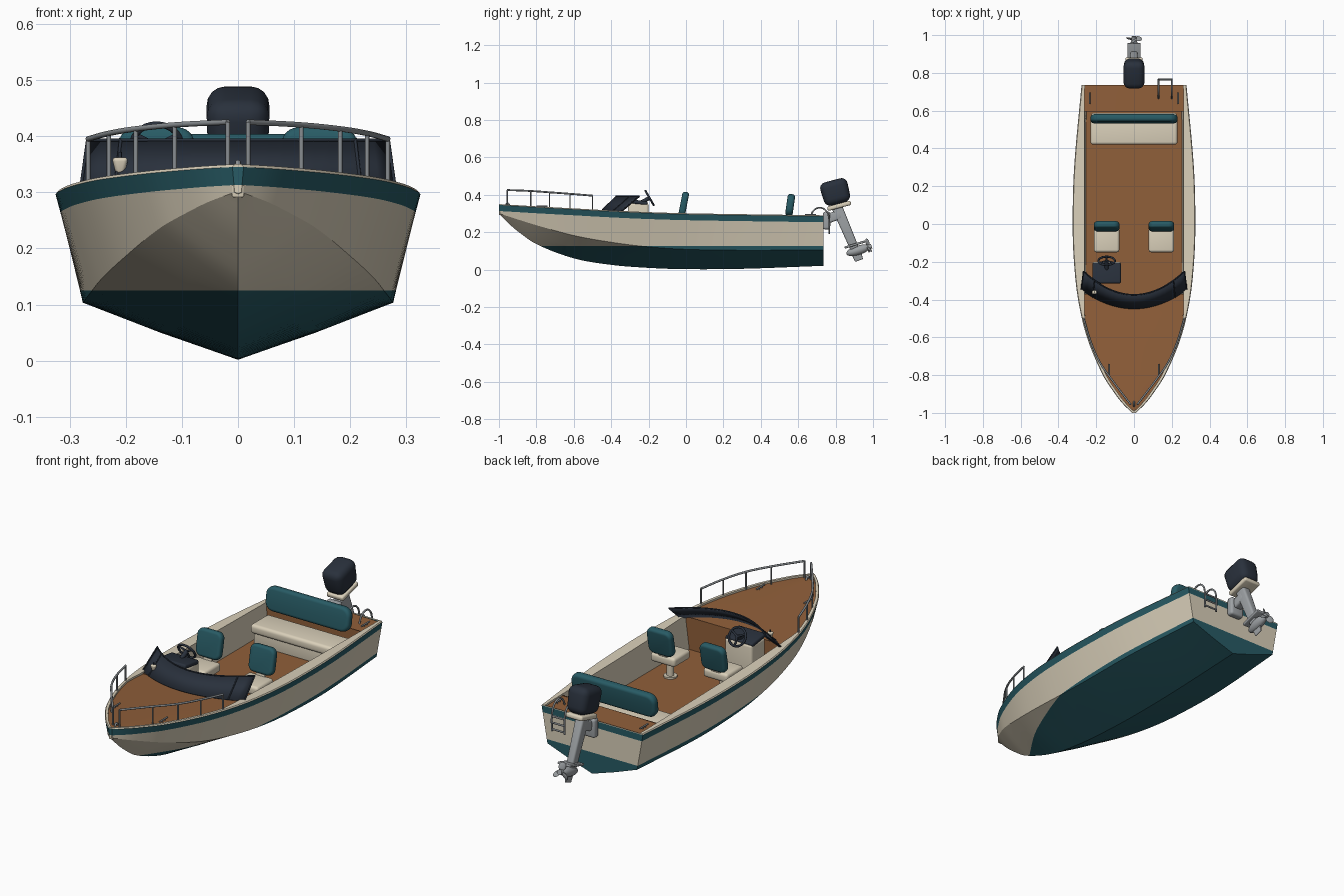
import bpy, bmesh
from math import radians, sin, cos, pi
from mathutils import Matrix, Vector

if "Cube" in bpy.data.objects:
    bpy.data.objects.remove(bpy.data.objects["Cube"])


def material(name, rgb):
    m = bpy.data.materials.new(name)
    m.use_nodes = True
    m.diffuse_color = (*rgb, 1)
    m.node_tree.nodes["Principled BSDF"].inputs["Base Color"].default_value = (*rgb, 1)
    return m


cream = material("cream", (.70, .63, .49))
teal = material("teal", (.021, .105, .13))
wood = material("wood", (.28, .115, .042))
dark = material("dark navy", (.022, .03, .045))
steel = material("steel", (.25, .27, .285))
grey = material("motor grey", (.34, .36, .375))


def finish(name, bm, mats, smooth=35):
    me = bpy.data.meshes.new(name)
    bmesh.ops.recalc_face_normals(bm, faces=bm.faces)
    bm.to_mesh(me)
    bm.free()
    for m in mats:
        me.materials.append(m)
    ob = bpy.data.objects.new(name, me)
    bpy.context.collection.objects.link(ob)
    bpy.ops.object.select_all(action='DESELECT')
    ob.select_set(True)
    bpy.context.view_layer.objects.active = ob
    bpy.ops.object.shade_smooth_by_angle(angle=radians(smooth))
    return ob


def box(name, loc, size, mat, bevel, tilt=0, taper=1, corner=0):
    """Rounded box tilted about x; taper scales its lower end, corner rounds its front outline."""
    bm = bmesh.new()
    bmesh.ops.create_cube(bm, size=1)
    for v in bm.verts:
        k = taper if v.co.z < 0 else 1
        v.co = Vector((v.co.x * size[0] * k, v.co.y * size[1] * k, v.co.z * size[2]))
    if corner:
        along = [e for e in bm.edges if abs(e.verts[0].co.y - e.verts[1].co.y) > size[1] / 2]
        bmesh.ops.bevel(bm, geom=along, offset=corner, segments=6, profile=.5, affect='EDGES')
    sharp = [e for e in bm.edges if e.calc_face_angle() > 1]
    bmesh.ops.bevel(bm, geom=sharp, offset=bevel, segments=4, profile=.5, affect='EDGES')
    bm.transform(Matrix.Translation(loc) @ Matrix.Rotation(radians(tilt), 4, 'X'))
    return finish(name, bm, [mat])


def tube(name, pts, r, mat, smooth=False, closed=False):
    cu = bpy.data.curves.new(name, 'CURVE')
    cu.dimensions = '3D'
    cu.bevel_depth, cu.bevel_resolution, cu.use_fill_caps = r, 3, True
    if smooth:
        sp = cu.splines.new('BEZIER')
        sp.bezier_points.add(len(pts) - 1)
        for b, p in zip(sp.bezier_points, pts):
            b.co, b.handle_left_type, b.handle_right_type = p, 'AUTO', 'AUTO'
    else:
        sp = cu.splines.new('POLY')
        sp.points.add(len(pts) - 1)
        for b, p in zip(sp.points, pts):
            b.co = (*p, 1)
    sp.use_cyclic_u = closed
    cu.materials.append(mat)
    ob = bpy.data.objects.new(name, cu)
    bpy.context.collection.objects.link(ob)
    bpy.ops.object.select_all(action='DESELECT')
    ob.select_set(True)
    bpy.context.view_layer.objects.active = ob
    bpy.ops.object.convert(target='MESH')
    bpy.ops.object.shade_smooth_by_angle(angle=radians(40))


def loft(bm, sections, mat_of=lambda j: 0):
    rows = [[bm.verts.new(p) for p in s] for s in sections]
    for a, b in zip(rows, rows[1:]):
        for j in range(len(a) - 1):
            bm.faces.new((a[j], a[j + 1], b[j + 1], b[j])).material_index = mat_of(j)
    return rows


# Hull lines along the length
Y = [-1, -.95, -.9, -.8, -.6, -.4, -.2, 0, .3, .735]
LINES = dict(
    sheer_x=[.01, .061, .1, .165, .249, .296, .318, .325, .317, .278],
    sheer_z=[.345, .342, .339, .333, .322, .311, .302, .296, .291, .285],
    chine_x=[.006, .05, .083, .138, .205, .243, .263, .273, .275, .246],
    chine_z=[.3, .284, .268, .237, .182, .146, .121, .108, .103, .105],
    keel_z=[.298, .248, .205, .136, .06, .025, .009, .002, .004, .02])


def line(key, y):
    v = LINES[key]
    i = max(k for k in range(len(Y) - 1) if Y[k] <= y)
    slope = lambda k: (v[min(k + 1, len(v) - 1)] - v[max(k - 1, 0)]) / (Y[min(k + 1, len(v) - 1)] - Y[max(k - 1, 0)])
    h = Y[i + 1] - Y[i]
    t = (y - Y[i]) / h
    return ((1 + 2 * t) * (1 - t) ** 2 * v[i] + t * (1 - t) ** 2 * h * slope(i)
            + t * t * (3 - 2 * t) * v[i + 1] - t * t * (1 - t) * h * slope(i + 1))


def inner(y):
    return max(.001, min(line("sheer_x", y) - .018, .262))


def section(y):
    sx, sz, cx, cz, kz = (line(k, y) for k in LINES)
    f = .032 / (sz - cz)
    half = [(inner(y), sz - .01), (inner(y), sz + .005), (sx - .004, sz + .005), (sx, sz),
            (sx + (cx - sx) * f, sz - .032), (cx, cz), (cx * .5, kz + (cz - kz) * .47)]
    return ([(x, y, z) for x, z in half] + [(0, y, kz)] + [(-x, y, z) for x, z in reversed(half)])


bm = bmesh.new()
N = 52
rows = loft(bm, [section(min(.735, -1 + 1.735 * (i / N) ** 1.35)) for i in range(N + 1)],
            lambda j: 1 if j in (3, 10) else 0)
for end in (rows[0], rows[-1]):      # stem and transom
    for j in range(1, 7):
        q = [end[j], end[j + 1], end[13 - j], end[14 - j]]
        f = bm.faces.new(q[:2] + q[3:] if j == 6 else q)
        f.material_index = 1 if j == 3 else 0
WATER = .125
bmesh.ops.bisect_plane(bm, geom=bm.verts[:] + bm.edges[:] + bm.faces[:],
                       plane_co=(0, 0, WATER), plane_no=(0, 0, 1))
for f in bm.faces:
    if f.calc_center_median().z < WATER:
        f.material_index = 1
finish("hull", bm, [cream, teal], 28)

# Decks, cockpit walls, floor and wooden bulkheads
FRONT, BACK, FLOOR = -.37, .595, .15


def deck(name, y0, y1, n):
    bm = bmesh.new()
    ys = [y0 + (y1 - y0) * i / n for i in range(n + 1)]
    loft(bm, [[(inner(y) * s, y, line("sheer_z", y) - .004 * s * s)
               for s in (-1, -.5, 0, .5, 1)] for y in ys])
    finish(name, bm, [wood])


deck("bow_deck", -.99, FRONT, 24)
deck("stern_deck", BACK, .735, 4)
bm = bmesh.new()
ys = [FRONT + (BACK - FRONT) * i / 16 for i in range(17)]


def cockpit_section(y):
    top, low = inner(y), min(inner(y) - .008, line("chine_x", y) - .006)
    return [(s * x, y, z) for s, x, z in ((-1, top, line("sheer_z", y)), (-1, low, FLOOR),
                                         (1, low, FLOOR), (1, top, line("sheer_z", y)))]


ends = loft(bm, [cockpit_section(y) for y in ys], lambda j: int(j == 1))
for e in (ends[0], ends[-1]):
    bm.faces.new(e).material_index = 1
finish("cockpit", bm, [cream, wood])

# Windshield with frame
glass = lambda s, t: Vector(((.28 - .012 * t) * s, -.45 + .075 * t + (.1 + .025 * t) * s * s,
                             .322 + .071 * t - .014 * (1 - t) * s * s))
S = [i / 10 for i in range(-10, 11)]
bm = bmesh.new()
loft(bm, [[glass(s, t) for s in S] for t in (0, 1)])
ws = finish("windshield", bm, [dark])
ws.modifiers.new("thickness", 'SOLIDIFY').thickness = .006
tube("windshield_top_frame", [glass(s, 1) for s in S], .003, dark)
for s in (-1, -.78, .78, 1):
    tube("windshield_post", [glass(s, 0), glass(s, 1)], .003, dark)

# Helm console and steering wheel
box("console", (-.145, -.255, .25), (.15, .11, .21), cream, .012)
box("dashboard", (-.145, -.26, .36), (.152, .11, .022), dark, .009, -8)
tilt = Matrix.Translation((-.145, -.195, .383)) @ Matrix.Rotation(radians(-60), 4, 'X')
ring = lambda a, r=.044: tilt @ Vector((r * cos(a), r * sin(a), 0))
tube("steering_wheel", [ring(2 * pi * i / 28) for i in range(28)], .0055, dark, closed=True)
for k in range(3):
    tube("wheel_spoke", [ring(0, 0), ring(pi / 2 + k * 2 * pi / 3)], .005, dark)
tube("steering_column", [(-.145, -.26, .348), ring(0, 0)], .011, dark)
box("spotlight", (-.21, -.362, .347), (.03, .022, .03), cream, .007, 0, .5)
tube("spotlight_stem", [(-.21, -.36, .358), (-.21, -.36, .372)], .003, dark)

# Seats
for x, side in ((.145, "left"), (-.145, "right")):
    box(side + "_seat_cushion", (x, -.085, .255), (.135, .13, .045), cream, .014)
    box(side + "_seat_back", (x, -.012, .35), (.135, .036, .132), teal, .013, -11, 1, .03)
    box(side + "_seat_bracket", (x, -.03, .273), (.05, .012, .06), cream, .003, -11)
    tube(side + "_seat_pedestal", [(x, -.085, FLOOR), (x, -.085, .24)], .017, cream)
    tube(side + "_seat_foot", [(x, -.085, FLOOR), (x, -.085, FLOOR + .008)], .032, cream)
box("bench_base", (0, .515, .185), (.45, .145, .08), cream, .008)
box("bench_cushion", (0, .49, .236), (.46, .14, .046), cream, .015)
box("bench_back", (0, .557, .345), (.46, .04, .118), teal, .015, -8, 1, .042)

# Bow rails, cleats, fittings
RAIL = [(.018, -.955, .425), (.113, -.83, .42), (.182, -.73, .413), (.23, -.62, .405), (.267, -.5, .395)]
for s in (-1, 1):
    tube("bow_rail", [(s * x, y, z) for x, y, z in RAIL], .005, steel, smooth=True)
    for x, y, z in RAIL:
        tube("rail_post", [(s * x, y, line("sheer_z", y) - .004), (s * x, y, z)], .004, steel)
    for x, y in ((.13, -.77), (.235, .665)):
        z = line("sheer_z", y)
        tube("cleat_bar", [(s * x, y - .03, z + .006), (s * x, y + .03, z + .006)], .004, steel)
        for d in (-.01, .01):
            tube("cleat_post", [(s * x, y + d, z - .006), (s * x, y + d, z + .006)], .0035, steel)
tube("bow_eye", [(0, -.965, .338), (0, -.955, .353), (0, -.94, .338)], .005, steel, smooth=True)
box("stem_cap", (0, -.99, .302), (.022, .018, .022), cream, .003)

# Boarding ladder
for x in (.13, .2):
    tube("ladder_rail", [(x, .665, .282), (x, .685, .318), (x, .72, .33), (x, .752, .31),
                         (x, .765, .27), (x, .765, .19)], .0045, steel, smooth=True)
for z in (.2, .232, .264):
    tube("ladder_rung", [(.13, .765, z), (.2, .765, z)], .0045, steel)

# Outboard motor
box("motor_clamp", (0, .752, .262), (.075, .038, .095), grey, .012)
box("motor_swivel", (0, .795, .285), (.045, .075, .05), grey, .01, 20)
box("motor_cowl", (0, .799, .414), (.114, .153, .13), dark, .034, 15, .92)
box("motor_collar", (0, .819, .341), (.092, .13, .024), cream, .009, 15)
box("motor_leg", (0, .853, .226), (.046, .058, .25), grey, .01, 23, .8)
box("motor_plate", (0, .903, .134), (.07, .115, .012), grey, .004, 17)
box("motor_skeg", (0, .917, .072), (.01, .055, .05), grey, .003, 20, .8)
AXIS = Vector((0, cos(radians(17)), sin(radians(17))))
hub = Vector((0, .92, .103))
bm = bmesh.new()
bmesh.ops.create_uvsphere(bm, u_segments=20, v_segments=12, radius=1)
bm.transform(Matrix.Translation(hub) @ Matrix.Rotation(radians(17), 4, 'X')
             @ Matrix.Diagonal((.025, .066, .025, 1)))
finish("motor_gearcase", bm, [grey])
tube("propeller_hub", [hub + AXIS * .04, hub + AXIS * .076], .013, grey)
for k in range(3):
    bm = bmesh.new()
    bmesh.ops.create_uvsphere(bm, u_segments=12, v_segments=8, radius=1)
    bm.transform(Matrix.Translation(hub + AXIS * .06) @ Matrix.Rotation(radians(17), 4, 'X')
                 @ Matrix.Rotation(k * 2 * pi / 3, 4, 'Y') @ Matrix.Translation((0, 0, .026))
                 @ Matrix.Rotation(radians(35), 4, 'Z') @ Matrix.Diagonal((.017, .004, .021, 1)))
    finish("propeller_blade", bm, [grey])
